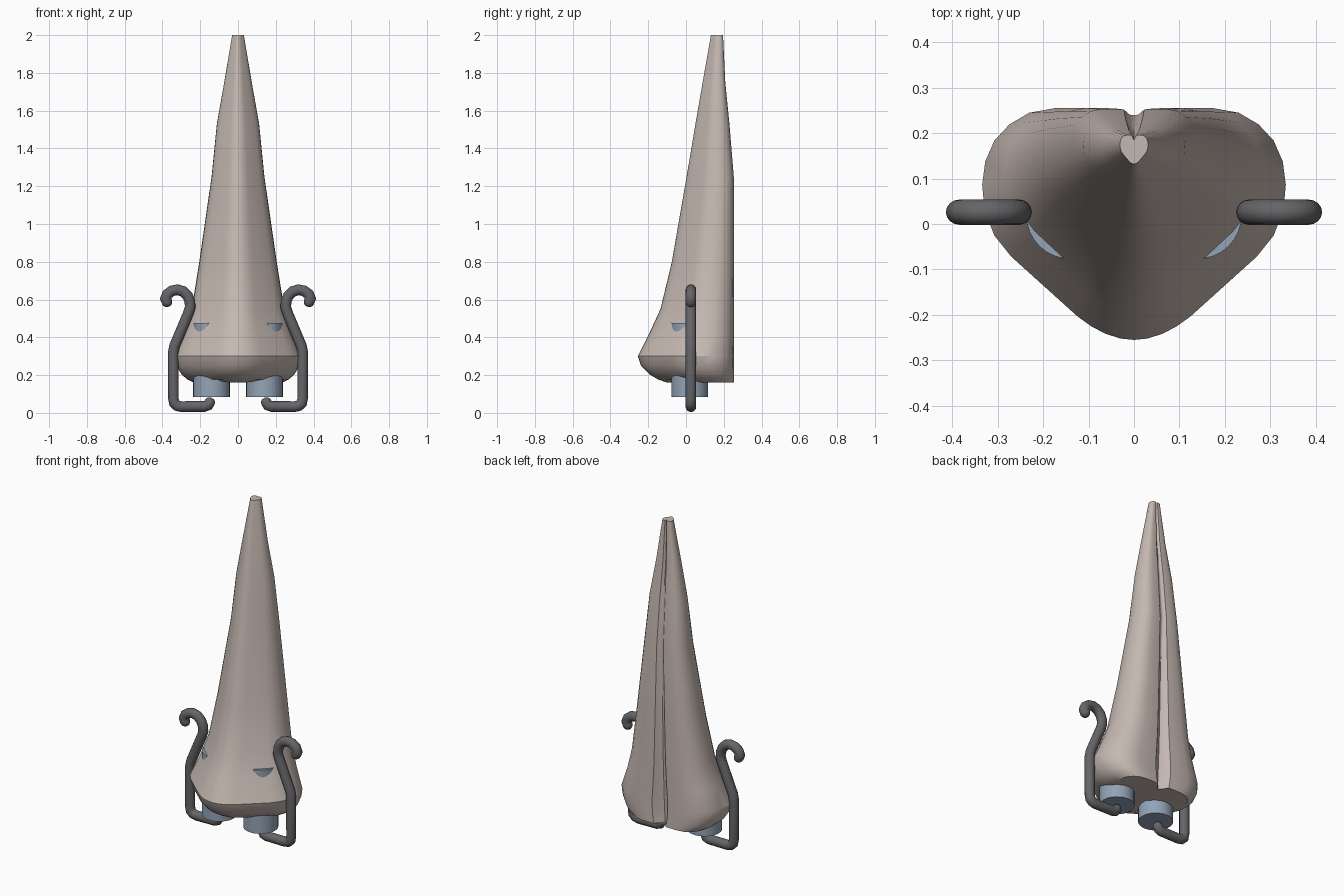
import bpy, bmesh, math
from mathutils import Vector

if "Cube" in bpy.data.objects:
    bpy.data.objects.remove(bpy.data.objects["Cube"])


def finish(name, bm, color, angle=30):
    bmesh.ops.recalc_face_normals(bm, faces=bm.faces)
    me = bpy.data.meshes.new(name)
    bm.to_mesh(me)
    bm.free()
    ob = bpy.data.objects.new(name, me)
    bpy.context.collection.objects.link(ob)
    me.materials.append(color)
    bpy.ops.object.select_all(action='DESELECT')
    ob.select_set(True)
    bpy.context.view_layer.objects.active = ob
    bpy.ops.object.shade_smooth_by_angle(angle=math.radians(angle))
    return ob


def material(name, rgb):
    m = bpy.data.materials.new(name)
    m.diffuse_color = (*rgb, 1)
    m.use_nodes = True
    m.node_tree.nodes["Principled BSDF"].inputs["Base Color"].default_value = m.diffuse_color
    return m


skin = material("skin", (0.56, 0.48, 0.44))
blue = material("plug_blue", (0.29, 0.37, 0.47))
metal = material("dark_metal", (0.13, 0.13, 0.14))

# Nose: half outline (x fraction, y fraction front to back), lofted upward
half = [(0, 0), (.09, .006), (.19, .027), (.28, .058), (.37, .1), (.59, .23), (.81, .36),
        (.92, .45), (.985, .56), (1, .67), (.98, .77), (.92, .86), (.82, .93),
        (.69, .98), (.52, 1), (.3, 1), (.16, .995), (.07, .985)]
# z, half width, front y, back y, groove depth
levels = [(.16, .235, -.10, .255, .05), (.178, .27, -.15, .255, .05), (.205, .30, -.195, .255, .05),
          (.25, .325, -.238, .255, .048), (.30, .334, -.255, .255, .045),
          (.42, .285, -.195, .255, .04), (.55, .245, -.135, .255, .035),
          (.80, .205, -.075, .255, .03), (1.25, .14, .003, .253, .014),
          (1.53, .112, .05, .23, .012), (1.75, .073, .088, .208, .012), (2.0, .031, .132, .196, .011)]
bm = bmesh.new()
rings = []
for k, (z, w, f, b, g) in enumerate(levels):
    pts = [(x * w, f + (b - f) * y) for x, y in half]
    # back groove narrows with the nose
    pts[-1] = (pts[-1][0], pts[-1][1] - g * .6)
    outline = pts + [(0, b - g)] + [(-x, y) for x, y in reversed(pts[1:])]
    ring = []
    for x, y in outline:
        # nostril arches along the lower rim
        lift = .022 * math.exp(-((abs(x) - .14) / .055) ** 2) if k == 0 and y < .1 else 0
        ring.append(bm.verts.new((x, y, z + lift)))
    rings.append(ring)
n = len(rings[0])
for lo, hi in zip(rings, rings[1:]):
    for i in range(n):
        j = (i + 1) % n
        bm.faces.new((lo[i], lo[j], hi[j], hi[i]))
bm.faces.new(rings[-1])
# underside, fanned to a slightly raised centre
mid = bm.verts.new((0, .08, .17))
for i in range(n):
    bm.faces.new((mid, rings[0][(i + 1) % n], rings[0][i]))
finish("nose", bm, skin)


def tube(name, path, r, sides=16):
    # rounded rod following a path in an xz plane
    bm = bmesh.new()
    rings = []
    for i, p in enumerate(path):
        t = (path[min(i + 1, len(path) - 1)] - path[max(i - 1, 0)]).normalized()
        side = Vector((0, 1, 0))
        other = t.cross(side)
        # widen at bends to keep thickness
        s = 1.0
        if 0 < i < len(path) - 1:
            s = 1 / max(.7, t.dot((path[i + 1] - p).normalized()))
        rings.append([bm.verts.new(p + side * r * math.cos(a) + other * r * s * math.sin(a))
                      for a in (2 * math.pi * q / sides for q in range(sides))])
    for lo, hi in zip(rings, rings[1:]):
        for i in range(sides):
            j = (i + 1) % sides
            bm.faces.new((lo[i], lo[j], hi[j], hi[i]))
    # dome both ends
    for ring, end, prev in ((rings[0], path[0], path[1]), (rings[-1], path[-1], path[-2])):
        d = (end - prev).normalized()
        last = ring
        for a in (.4, .8, 1.2):
            new = [bm.verts.new(end + (v.co - end) * math.cos(a) + d * r * math.sin(a)) for v in ring]
            for i in range(sides):
                j = (i + 1) % sides
                bm.faces.new((last[i], last[j], new[j], new[i]))
            last = new
        bm.faces.new(last)
    return finish(name, bm, metal, 50)


hook = [(.150, .055), (.158, .041), (.175, .034), (.30, .033), (.322, .038), (.337, .052),
        (.342, .075), (.342, .325), (.336, .355), (.262, .53), (.253, .56), (.255, .59),
        (.267, .62), (.29, .643), (.32, .652), (.35, .646), (.374, .628), (.383, .604), (.376, .587)]

for s, label in ((1, "right"), (-1, "left")):
    # Nostril plug
    bm = bmesh.new()
    bmesh.ops.create_cone(bm, cap_ends=True, segments=32, radius1=.097, radius2=.097, depth=.39)
    bmesh.ops.translate(bm, verts=bm.verts, vec=(s * .14, .02, .28))
    finish("nostril_plug_" + label, bm, blue)
    # Curled side hook
    tube("hook_" + label, [Vector((s * x, .026, z)) for x, z in hook], .028)
